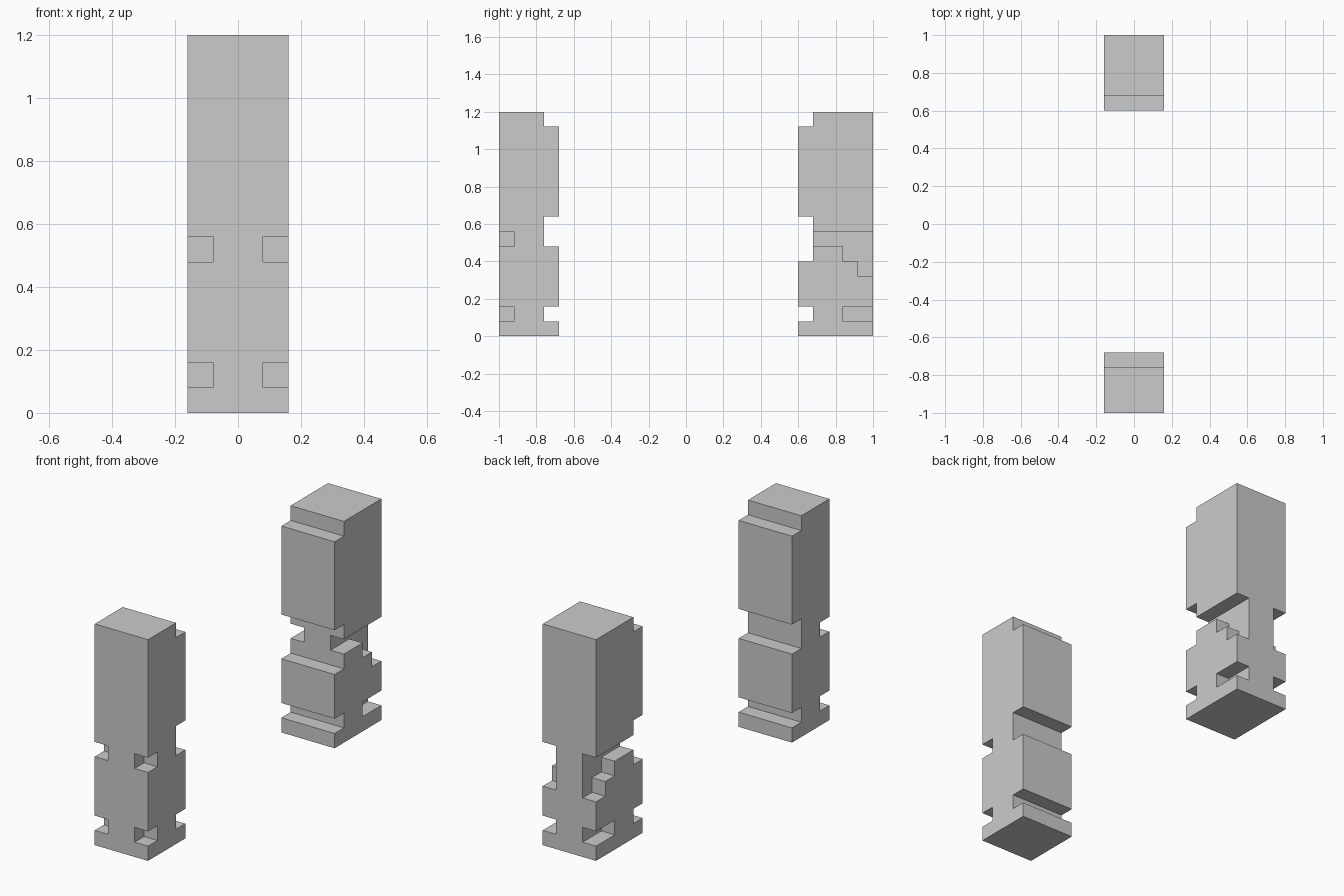
import bpy, bmesh

if "Cube" in bpy.data.objects:
    bpy.data.objects.remove(bpy.data.objects["Cube"])

U = 0.08  # block unit; all profile points are (y, z) in these units


def prism(name, profile, x0, x1):
    """Extrude a closed y-z profile along x."""
    bm = bmesh.new()
    face = bm.faces.new([bm.verts.new((x0 * U, y * U, z * U)) for y, z in profile])
    res = bmesh.ops.extrude_face_region(bm, geom=[face])
    verts = [g for g in res["geom"] if isinstance(g, bmesh.types.BMVert)]
    bmesh.ops.translate(bm, verts=verts, vec=((x1 - x0) * U, 0, 0))
    bmesh.ops.recalc_face_normals(bm, faces=bm.faces)
    mesh = bpy.data.meshes.new(name)
    bm.to_mesh(mesh)
    bm.free()
    obj = bpy.data.objects.new(name, mesh)
    bpy.context.collection.objects.link(obj)
    return obj


def rect(y0, y1, z0, z1):
    return [(y0, z0), (y1, z0), (y1, z1), (y0, z1)]


def post(name, outer, inner, grooves, side_cuts):
    """Post with full-width grooves on its inner face and cuts in both outer corners."""
    d = 1 if inner > outer else -1
    lip = inner - d
    profile = [(outer, 0), (inner, 0)]
    for z0, z1 in grooves:
        profile += [(inner, z0), (lip, z0), (lip, z1), (inner, z1)]
    profile += [(inner, 14), (lip, 14), (lip, 15), (outer, 15)]
    obj = prism(name, profile, -2, 2)

    # Corner cuts, one unit deep, mirrored on left and right
    for cut in side_cuts:
        for x0, x1 in ((-3, -1), (1, 3)):
            cutter = prism("cutter", cut, x0, x1)
            cutter.hide_render = True
            mod = obj.modifiers.new("cut", 'BOOLEAN')
            mod.operation = 'DIFFERENCE'
            mod.solver = 'EXACT'
            mod.object = cutter
            bpy.context.view_layer.objects.active = obj
            bpy.ops.object.modifier_apply(modifier=mod.name)
            bpy.data.objects.remove(cutter)
    return obj


# Front post with small square corner notches
post("front_post", -12.5, -8.5, [(1, 2), (6, 8)],
     [rect(-13.5, -11.5, 1, 2), rect(-13.5, -11.5, 6, 7)])

# Back post with a stepped side cut and a longer low notch
steps = [(8, 6), (10.5, 6), (10.5, 5), (11.5, 5), (11.5, 4), (13.5, 4), (13.5, 7), (8, 7)]
post("back_post", 12.5, 7.5, [(1, 2), (5, 8)],
     [rect(10.5, 13.5, 1, 2), steps])
